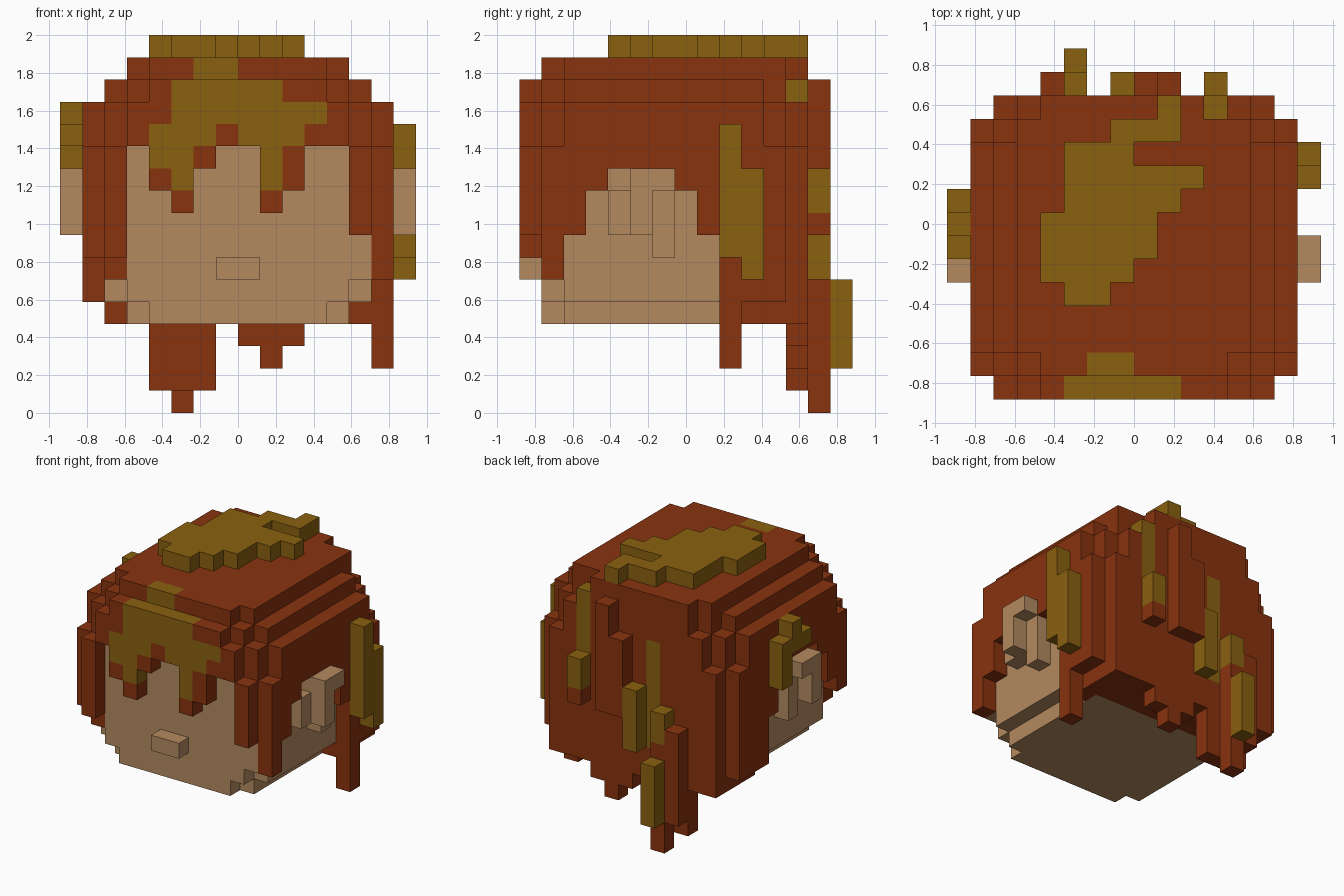
import bpy
import bmesh

cube = bpy.data.objects.get("Cube")
if cube:
    bpy.data.objects.remove(cube, do_unlink=True)

V = 2 / 17                       # edge length of one block
ORIGIN = (8, 7.5, 0)             # block coordinates of the world origin


def material(name, rgb):
    m = bpy.data.materials.new(name)
    m.use_nodes = True
    m.diffuse_color = (*rgb, 1)
    bsdf = m.node_tree.nodes["Principled BSDF"]
    bsdf.inputs["Base Color"].default_value = (*rgb, 1)
    bsdf.inputs["Roughness"].default_value = 0.9
    return m


SKIN, RED, MOSS = range(3)
MATERIALS = [material("skin tan", (0.456, 0.254, 0.117)),
             material("rust red", (0.25, 0.033, 0.0045)),
             material("moss gold", (0.255, 0.12, 0.005))]

blocks = {}                      # (i, j, k) -> (part name, colour)


def fill(part, colour, x, y, z):
    """Fill a box of blocks; each range is (start, end)."""
    for i in range(*x):
        for j in range(*y):
            for k in range(*z):
                blocks[i, j, k] = (part, colour)


def fill_both(part, colour, x, y, z):
    """Fill a box and its mirror image across x = 0."""
    fill(part, colour, x, y, z)
    fill(part, colour, (16 - x[1], 16 - x[0]), y, z)


def paint(x, y, z, colour=MOSS):
    """Recolour the existing blocks inside a box."""
    for c, (part, _) in list(blocks.items()):
        if all(a <= v < b for v, (a, b) in zip(c, (x, y, z))):
            blocks[c] = (part, colour)


# Head: stepped box with a narrower jaw
fill("head", SKIN, (2, 14), (2, 12), (5, 12))
fill("head", SKIN, (3, 13), (1, 2), (5, 12))
fill("head", SKIN, (13, 14), (1, 2), (6, 12))
fill("head", SKIN, (3, 13), (2, 12), (4, 5))
fill("head", SKIN, (4, 12), (1, 2), (4, 5))
fill("nose", SKIN, (7, 9), (0, 1), (6, 7))

# Hair cap: rounded stepped layers
fill("hair_cap", RED, (1, 15), (2, 11), (12, 14))
fill("hair_cap", RED, (2, 14), (1, 12), (12, 14))
fill("hair_cap", RED, (3, 13), (0, 13), (12, 14))
fill("hair_cap", RED, (2, 14), (2, 11), (14, 15))
fill("hair_cap", RED, (3, 13), (1, 12), (14, 15))
fill("hair_cap", RED, (4, 12), (0, 13), (14, 15))
fill("hair_cap", RED, (3, 13), (2, 12), (15, 16))
fill("hair_cap", RED, (4, 12), (1, 2), (15, 16))
fill("hair_cap", RED, (4, 11), (12, 13), (15, 16))

# Side hair, stepped around the ears
fill_both("side_hair", RED, (14, 15), (2, 9), (11, 12))
fill_both("side_hair", RED, (14, 15), (2, 4), (10, 12))
fill_both("side_hair", RED, (14, 15), (7, 9), (10, 12))
fill_both("side_hair", RED, (14, 15), (2, 3), (8, 10))
fill_both("side_hair", RED, (14, 15), (8, 9), (8, 10))

# Front locks beside the face
fill("front_lock_left", RED, (13, 14), (0, 1), (8, 12))
fill("front_lock_left", RED, (14, 15), (1, 2), (6, 12))
fill("front_lock_right", RED, (2, 3), (0, 1), (7, 12))
fill("front_lock_right", RED, (2, 3), (1, 2), (6, 12))
fill("front_lock_right", RED, (1, 2), (1, 2), (7, 12))

# Fringe: (start, end, lowest block)
for a, b, low in ((4, 5, 10), (5, 6, 9), (6, 7, 11), (9, 10, 9), (10, 11, 10)):
    fill("fringe", RED, (a, b), (0, 1), (low, 12))

# Back hair
fill_both("back_hair", RED, (14, 15), (9, 12), (5, 12))
fill_both("back_hair", RED, (13, 14), (9, 13), (4, 12))
fill("back_hair", RED, (3, 13), (10, 13), (4, 12))
fill("back_hair", RED, (14, 15), (9, 10), (2, 5))
fill("back_hair", RED, (8, 11), (12, 13), (3, 4))
fill("back_hair", RED, (9, 10), (12, 13), (2, 3))

# Raised strands on the back: (x, bottom, top)
for i, low, top in ((11, 8, 11), (9, 8, 15), (8, 8, 13), (7, 6, 10)):
    fill("back_strands", RED, (i, i + 1), (13, 14), (low, top))

# Tail of hair hanging down
fill("hair_tail", RED, (4, 7), (12, 13), (1, 4))
fill("hair_tail", RED, (5, 6), (13, 14), (0, 9))
fill("hair_tail", RED, (4, 5), (13, 14), (2, 8))
fill("tail_streak", MOSS, (5, 6), (14, 15), (2, 6))

# Ears
fill_both("ears", SKIN, (14, 15), (4, 5), (8, 10))
fill_both("ears", SKIN, (14, 15), (5, 7), (8, 11))
fill_both("ears", SKIN, (14, 15), (6, 7), (7, 8))
fill_both("ears", SKIN, (15, 16), (5, 7), (10, 11))
fill_both("ears", SKIN, (15, 16), (5, 6), (8, 10))

# Raised streaks on the sides
fill("side_streak_left", MOSS, (15, 16), (9, 10), (7, 13))
fill("side_streak_left", MOSS, (15, 16), (10, 11), (6, 11))
fill("side_streak_right", MOSS, (0, 1), (6, 7), (12, 13))
fill("side_streak_right", MOSS, (0, 1), (7, 8), (12, 14))
fill("side_streak_right", MOSS, (0, 1), (8, 9), (10, 13))

# Raised patch on the crown, one x range per row
CROWN = ((5, 7), (4, 8), (4, 9), (4, 9), (5, 10), (5, 11), (5, 8), (7, 10), (9, 10))
for j, row in enumerate(CROWN, 4):
    fill("crown_patch", MOSS, row, (j, j + 1), (16, 17))

# Coloured streak running down the fringe: (x start, x end, z start, z end)
paint((6, 8), (1, 2), (15, 16))
for a, b, low, top in ((5, 10, 14, 15), (5, 12, 13, 14), (4, 7, 12, 13),
                       (8, 11, 12, 13), (4, 6, 11, 12), (5, 6, 10, 11),
                       (9, 10, 10, 12)):
    paint((a, b), (0, 1), (low, top))

# Coloured streaks on the back
paint((11, 12), (12, 13), (11, 15))
paint((11, 12), (13, 14), (9, 11))
paint((6, 7), (12, 13), (6, 13))
paint((7, 8), (13, 14), (6, 10))
paint((5, 6), (13, 14), (7, 9))


def build_part(name):
    """Skin the exposed sides of one part's blocks."""
    bm = bmesh.new()
    verts = {}

    def vert(c):
        if c not in verts:
            verts[c] = bm.verts.new([(a - o) * V for a, o in zip(c, ORIGIN)])
        return verts[c]

    for cell, (part, colour) in blocks.items():
        if part != name:
            continue
        for axis in range(3):
            u, w = (axis + 1) % 3, (axis + 2) % 3
            for side in (0, 1):
                near = list(cell)
                near[axis] += 2 * side - 1
                if tuple(near) in blocks:
                    continue
                ring = []
                for du, dw in ((0, 0), (1, 0), (1, 1), (0, 1)):
                    c = list(cell)
                    c[axis] += side
                    c[u] += du
                    c[w] += dw
                    ring.append(vert(tuple(c)))
                face = bm.faces.new(ring if side else ring[::-1])
                face.material_index = colour
    mesh = bpy.data.meshes.new(name)
    for m in MATERIALS:
        mesh.materials.append(m)
    bm.to_mesh(mesh)
    bm.free()
    bpy.context.collection.objects.link(bpy.data.objects.new(name, mesh))


for part_name in dict.fromkeys(part for part, _ in blocks.values()):
    build_part(part_name)
